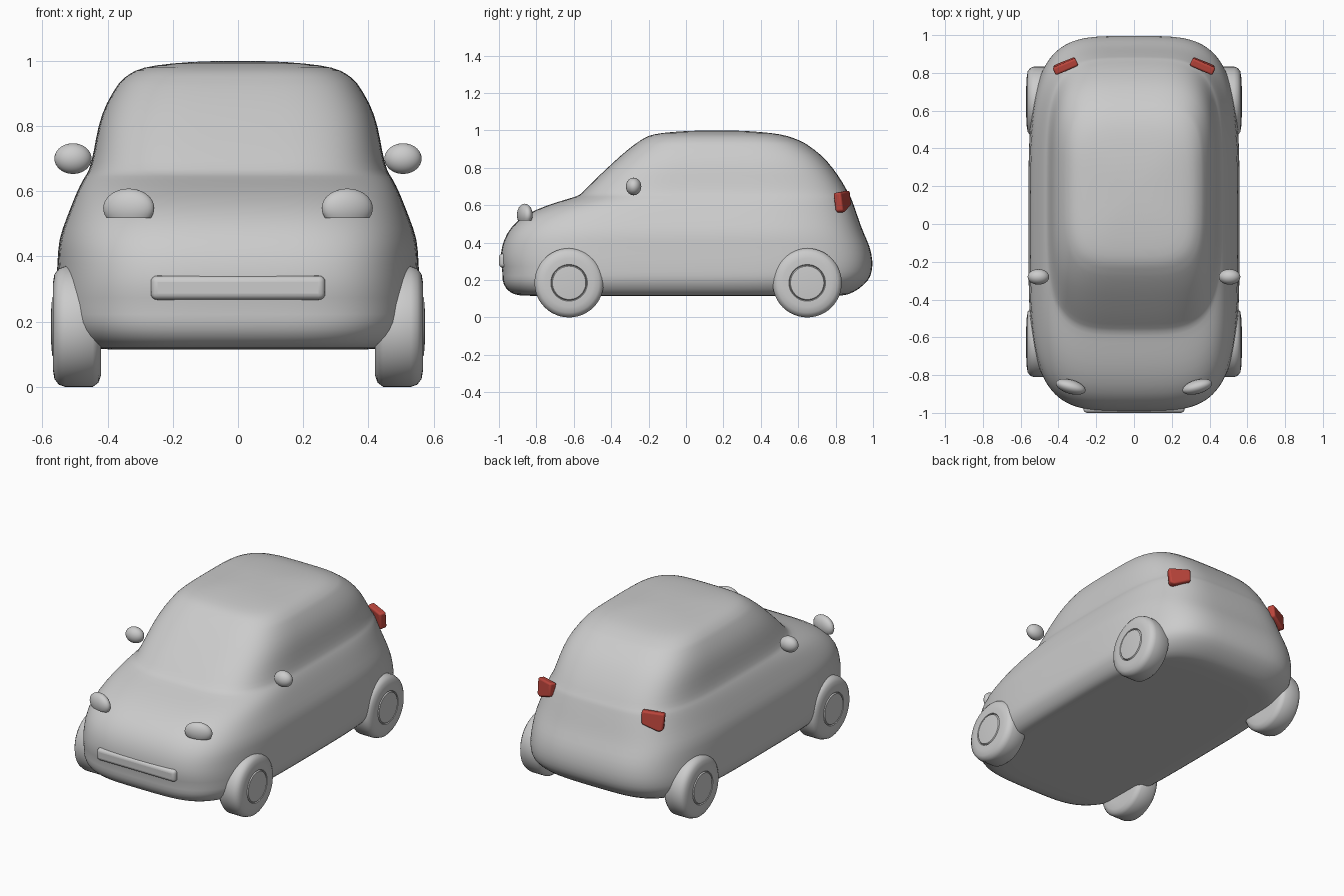
import bpy, bmesh, math
from mathutils import Matrix, Vector

if "Cube" in bpy.data.objects:
    bpy.data.objects.remove(bpy.data.objects["Cube"])


def material(name, rgb):
    m = bpy.data.materials.new(name)
    m.diffuse_color = (*rgb, 1)
    m.use_nodes = True
    m.node_tree.nodes["Principled BSDF"].inputs["Base Color"].default_value = m.diffuse_color
    return m


GREY = material("light grey", (0.6, 0.6, 0.6))
RED = material("lamp red", (0.5, 0.06, 0.045))


def finish(name, bm, mat, angle=40, bevel=0, subsurf=0):
    bmesh.ops.recalc_face_normals(bm, faces=bm.faces)
    me = bpy.data.meshes.new(name)
    bm.to_mesh(me)
    bm.free()
    me.materials.append(mat)
    ob = bpy.data.objects.new(name, me)
    bpy.context.collection.objects.link(ob)
    if bevel:
        b = ob.modifiers.new("round edges", 'BEVEL')
        b.width, b.segments = bevel, 4
    if subsurf:
        s = ob.modifiers.new("smooth", 'SUBSURF')
        s.levels = s.render_levels = subsurf
    bpy.ops.object.select_all(action='DESELECT')
    ob.select_set(True)
    bpy.context.view_layer.objects.active = ob
    bpy.ops.object.shade_smooth_by_angle(angle=math.radians(angle))
    return ob


def loft(bm, rings):
    """Bridge closed rings of points and cap both ends."""
    vs = [[bm.verts.new(p) for p in ring] for ring in rings]
    n = len(vs[0])
    for a, b in zip(vs, vs[1:]):
        for i in range(n):
            bm.faces.new((a[i], a[(i + 1) % n], b[(i + 1) % n], b[i]))
    bm.faces.new(vs[0])
    bm.faces.new(vs[-1])


def spow(v, e):
    return math.copysign(abs(v) ** e, v)


def section(z, w, front, back, n=4.0, count=64):
    """Rounded-rectangle outline at height z."""
    c, h = (front + back) / 2, (back - front) / 2
    pts = []
    for i in range(count):
        t = 2 * math.pi * i / count
        pts.append((w * spow(math.cos(t), 2 / n), c + h * spow(math.sin(t), 2 / n), z))
    return pts


# Body shell: height, half width, front y, back y
SECTIONS = [
    (0.115, 0.30, -0.70, 0.66), (0.115, 0.47, -0.88, 0.83),
    (0.122, 0.50, -0.92, 0.87), (0.15, 0.535, -0.965, 0.925),
    (0.20, 0.56, -0.985, 0.98), (0.245, 0.56, -0.98, 0.995),
    (0.30, 0.56, -0.995, 1.0), (0.38, 0.553, -0.987, 0.985),
    (0.45, 0.552, -0.96, 0.95), (0.52, 0.525, -0.905, 0.925),
    (0.58, 0.502, -0.80, 0.905), (0.62, 0.484, -0.68, 0.89),
    (0.648, 0.468, -0.58, 0.88), (0.66, 0.458, -0.56, 0.87),
    (0.72, 0.442, -0.505, 0.84), (0.80, 0.43, -0.42, 0.785),
    (0.87, 0.405, -0.345, 0.725), (0.93, 0.367, -0.27, 0.64),
    (0.938, 0.359, -0.255, 0.625), (0.96, 0.335, -0.225, 0.575),
    (0.98, 0.295, -0.18, 0.51), (0.992, 0.21, -0.08, 0.40),
    (1.0, 0.09, 0.06, 0.27),
]
bm = bmesh.new()
loft(bm, [section(*s) for s in SECTIONS])
finish("body", bm, GREY, 60, subsurf=1)

# Wheels: turned profile with a fine groove around the hub (x, radius)
WHEEL = [(0.42, 0.11), (0.42, 0.15), (0.428, 0.172), (0.445, 0.185), (0.53, 0.185),
         (0.55, 0.178), (0.563, 0.16), (0.568, 0.13), (0.568, 0.098),
         (0.562, 0.094), (0.570, 0.089), (0.573, 0.05)]


def wheel(name, side, y):
    bm = bmesh.new()
    rings = []
    for x, r in WHEEL:
        rings.append([(side * x, y + r * math.cos(a), 0.185 + r * math.sin(a))
                      for a in (2 * math.pi * k / 48 for k in range(48))])
    loft(bm, rings)
    finish(name, bm, GREY)


def dome(name, side, centre, radii, turn=0.0, floor=-1.0):
    """Ellipsoid with an optional flattened underside."""
    bm = bmesh.new()
    bmesh.ops.create_uvsphere(bm, u_segments=32, v_segments=18, radius=1)
    for v in bm.verts:
        v.co.z = max(v.co.z, floor)
        v.co = Vector(a * b for a, b in zip(v.co, radii))
    cx, cy, cz = centre
    bm.transform(Matrix.Translation((side * cx, cy, cz))
                 @ Matrix.Rotation(side * turn, 4, 'Z'))
    finish(name, bm, GREY)


def tail_lamp(name, side):
    bm = bmesh.new()
    outline = [(-0.066, -0.02), (0.03, -0.058), (0.058, -0.05), (0.066, 0.05), (-0.066, 0.06)]
    loft(bm, [[(side * x, y, z) for x, z in outline] for y in (-0.022, 0.022)])
    bm.transform(Matrix.Translation((side * 0.365, 0.837, 0.617))
                 @ Matrix.Rotation(side * math.radians(-24), 4, 'Z')
                 @ Matrix.Rotation(math.radians(6), 4, 'X'))
    finish(name, bm, RED, bevel=0.011)


for label, s in (("left", -1), ("right", 1)):
    wheel("front_wheel_" + label, s, -0.625)
    wheel("rear_wheel_" + label, s, 0.648)
    dome("side_mirror_" + label, s, (0.506, -0.28, 0.70), (0.057, 0.041, 0.047))
    dome("headlight_" + label, s, (0.335, -0.862, 0.548), (0.081, 0.037, 0.06),
         math.radians(16), -0.5)
    tail_lamp("tail_lamp_" + label, s)

# Grille bar on the nose
bm = bmesh.new()
bmesh.ops.create_cube(bm, size=1, matrix=Matrix.Translation((0, -0.965, 0.304))
                      @ Matrix.Diagonal((0.535, 0.07, 0.074, 1)))
finish("grille_bar", bm, GREY, bevel=0.02)
